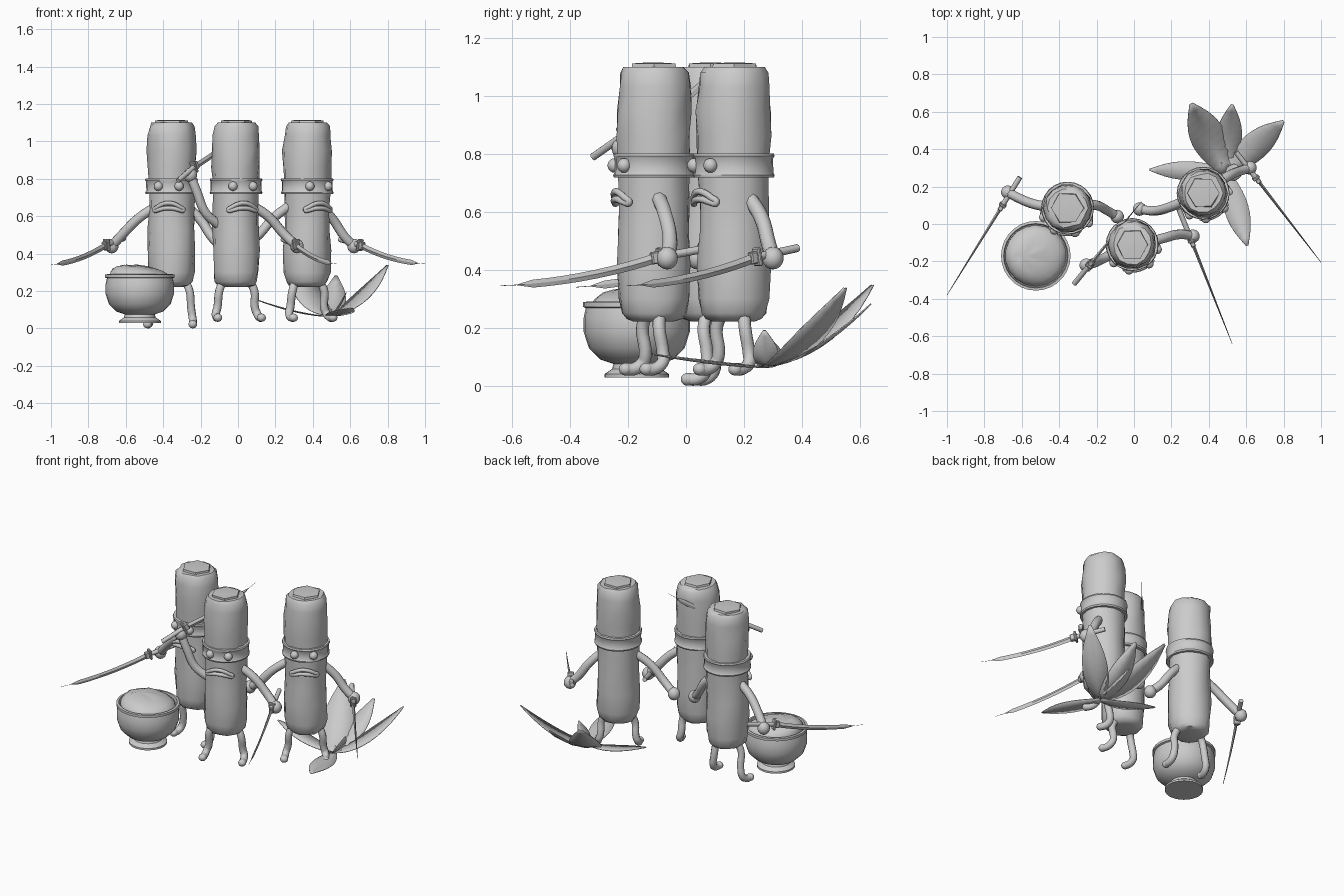
import bpy, bmesh, math, random
from mathutils import Vector, Matrix

if "Cube" in bpy.data.objects:
    bpy.data.objects.remove(bpy.data.objects["Cube"])

random.seed(4)


def finish(name, bm, angle=40):
    me = bpy.data.meshes.new(name)
    bmesh.ops.recalc_face_normals(bm, faces=bm.faces)
    bm.to_mesh(me)
    bm.free()
    ob = bpy.data.objects.new(name, me)
    bpy.context.collection.objects.link(ob)
    bpy.ops.object.select_all(action='DESELECT')
    ob.select_set(True)
    bpy.context.view_layer.objects.active = ob
    bpy.ops.object.shade_smooth_by_angle(angle=math.radians(angle))
    return ob


def skin(bm, rings, caps=True):
    """Bridge rings of points into a closed skin."""
    vs = [[bm.verts.new(p) for p in ring] for ring in rings]
    n = len(vs[0])
    for a, b in zip(vs, vs[1:]):
        for i in range(n):
            bm.faces.new((a[i], a[(i + 1) % n], b[(i + 1) % n], b[i]))
    if caps:
        bm.faces.new(vs[0][::-1])
        bm.faces.new(vs[-1])


def lathe(name, profile, centre, n=16, noise=0.0, angle=40, caps=True):
    bm = bmesh.new()
    rings = []
    for r, z in profile:
        ring = []
        for i in range(n):
            a = 2 * math.pi * i / n
            q = r + random.uniform(-noise, noise)
            ring.append((centre[0] + q * math.cos(a), centre[1] + q * math.sin(a), z))
        rings.append(ring)
    skin(bm, rings, caps)
    return finish(name, bm, angle)


def tube(name, pts, radius, cyclic=False):
    """Round tube through points, turned into a mesh."""
    cu = bpy.data.curves.new(name, 'CURVE')
    cu.dimensions = '3D'
    cu.bevel_depth = radius
    cu.bevel_resolution = 2
    cu.resolution_u = 5
    cu.use_fill_caps = True
    sp = cu.splines.new('BEZIER')
    sp.bezier_points.add(len(pts) - 1)
    for bp, p in zip(sp.bezier_points, pts):
        bp.co = p
        bp.handle_left_type = bp.handle_right_type = 'AUTO'
    sp.use_cyclic_u = cyclic
    tmp = bpy.data.objects.new(name + "_path", cu)
    bpy.context.collection.objects.link(tmp)
    dg = bpy.context.evaluated_depsgraph_get()
    me = bpy.data.meshes.new_from_object(tmp.evaluated_get(dg))
    bpy.data.objects.remove(tmp)
    bm = bmesh.new()
    bm.from_mesh(me)
    return finish(name, bm, 50)


def ball(name, centre, scale):
    bm = bmesh.new()
    bmesh.ops.create_uvsphere(bm, u_segments=14, v_segments=9, radius=1)
    bmesh.ops.transform(bm, matrix=Matrix.Translation(centre) @ Matrix.Diagonal((*scale, 1)), verts=bm.verts)
    return finish(name, bm, 60)


def sword(name, pommel, tip, sag=0.02):
    p, t = Vector(pommel), Vector(tip)
    d = t - p
    ax = d.normalized()
    up = (Vector((0, 0, 1)) - ax * ax.z).normalized()
    side = ax.cross(up)
    # curved blade
    bm = bmesh.new()
    rings = []
    for i in range(11):
        s = i / 10
        c = p + d * (0.24 + 0.76 * s) - up * sag * 4 * s * (1 - s)
        h = 0.017 * (1 - 0.25 * s) * (1 if s < 0.9 else 0.08)
        w = 0.009 * (1 - 0.85 * s)
        rings.append([c + up * h, c + side * w, c - up * h, c - side * w])
    skin(bm, rings)
    finish(name + "_blade", bm, 25)
    # handle, guard and collar
    tube(name + "_handle", [p, p + d * 0.12, p + d * 0.25], 0.014)
    for part, f, hl, hw, hh in (("guard", 0.235, 0.007, 0.02, 0.032), ("collar", 0.26, 0.014, 0.013, 0.021)):
        bm = bmesh.new()
        bmesh.ops.create_cube(bm, size=2)
        m = Matrix((ax * hl, side * hw, up * hh)).transposed().to_4x4()
        bmesh.ops.transform(bm, matrix=Matrix.Translation(p + d * f) @ m, verts=bm.verts)
        bmesh.ops.bevel(bm, geom=bm.edges[:], offset=0.004, segments=1, affect='EDGES')
        finish(name + "_" + part, bm, 30)


def arm(name, pts):
    tube(name, pts, 0.026)
    ball(name + "_hand", pts[-1], (0.037, 0.037, 0.039))


BODY = [(0.07, 0.222), (0.095, 0.23), (0.112, 0.25), (0.123, 0.30), (0.127, 0.42), (0.124, 0.53),
        (0.123, 0.64), (0.125, 0.75), (0.128, 0.86), (0.13, 0.95), (0.125, 1.03), (0.119, 1.08),
        (0.104, 1.10)]
BAND = [(0.12, 0.718), (0.138, 0.718), (0.141, 0.727), (0.136, 0.735), (0.136, 0.785),
        (0.141, 0.793), (0.138, 0.802), (0.12, 0.802)]


def roll(name, cx, cy, turn, foot_z):
    lathe(name + "_body", BODY, (cx, cy), 14, 0.006, 45)
    lathe(name + "_top_fold", [(0.088, 1.09), (0.085, 1.112), (0.03, 1.115)], (cx, cy), 6, 0.006, 30)
    lathe(name + "_headband", BAND, (cx, cy), 24, 0.001, 40)
    a0 = math.radians(turn)

    def on_face(a, r, z):
        return Vector((cx + r * math.sin(a0 + a), cy - r * math.cos(a0 + a), z))

    for sgn, lab in ((-1, "left"), (1, "right")):
        ball(f"{name}_{lab}_eye", on_face(sgn * 0.42, 0.137, 0.76), (0.025, 0.025, 0.025))
        # leg with a forward foot
        rot = Matrix.Rotation(a0, 3, 'Z')
        base = Vector((cx, cy, 0))
        pts = [(0.07, 0, 0.26), (0.098, -0.012, 0.2), (0.105, 0.0, 0.11), (0.115, -0.005, foot_z + 0.045),
               (0.12, -0.035, foot_z + 0.023), (0.122, -0.065, foot_z + 0.022)]
        pts = [base + rot @ Vector((sgn * x, y, z)) for x, y, z in pts]
        tube(f"{name}_{lab}_leg", pts, 0.022)
        ball(f"{name}_{lab}_toe", pts[-1], (0.024, 0.024, 0.022))
    # frowning lips as a closed loop
    s = [-1, -0.75, -0.4, 0, 0.4, 0.75, 1]
    path = [on_face(0.6 * v, 0.138, 0.67 - 0.038 * v * v) for v in s]
    path += [on_face(0.6 * v, 0.138, 0.643 - 0.02 * v * v) for v in (0.7, 0.35, 0, -0.35, -0.7)]
    tube(name + "_lips", path, 0.012, True)


# three wrapped roll figures
roll("roll_a", -0.355, 0.085, -7, 0.0)
roll("roll_b", -0.01, -0.11, 17, 0.035)
roll("roll_c", 0.37, 0.165, 30, 0.035)

# arms
arm("roll_a_sword_arm", [(-0.44, 0.09, 0.65), (-0.53, 0.105, 0.59), (-0.62, 0.14, 0.50), (-0.675, 0.17, 0.44)])
arm("roll_a_free_arm", [(-0.27, 0.10, 0.65), (-0.20, 0.10, 0.58), (-0.14, 0.07, 0.49), (-0.09, 0.04, 0.44)])
arm("roll_b_sword_arm", [(0.07, -0.10, 0.66), (0.16, -0.075, 0.6), (0.25, -0.055, 0.5), (0.315, -0.065, 0.44)])
arm("roll_b_raised_arm", [(-0.10, -0.15, 0.55), (-0.175, -0.19, 0.62), (-0.22, -0.21, 0.73), (-0.255, -0.22, 0.82)])
arm("roll_c_sword_arm", [(0.44, 0.21, 0.66), (0.51, 0.26, 0.58), (0.57, 0.285, 0.49), (0.62, 0.30, 0.44)])
arm("roll_c_free_arm", [(0.28, 0.13, 0.66), (0.19, 0.09, 0.59), (0.10, 0.07, 0.49), (0.03, 0.08, 0.44)])

# swords
sword("sword_a", (-0.61, 0.25, 0.48), (-1.0, -0.38, 0.34))
sword("sword_b", (0.24, 0.08, 0.475), (0.525, -0.64, 0.345))
sword("sword_c", (0.545, 0.385, 0.475), (1.0, -0.205, 0.345))
sword("raised_sword", (-0.32, -0.32, 0.79), (0.04, 0.12, 1.10))

# footed bowl
BOWL = [(0.112, 0.028), (0.112, 0.04), (0.085, 0.058), (0.08, 0.075), (0.125, 0.09), (0.165, 0.13),
        (0.183, 0.185), (0.183, 0.235), (0.176, 0.268), (0.186, 0.272), (0.186, 0.288), (0.172, 0.29),
        (0.168, 0.265)]
lathe("bowl", BOWL, (-0.525, -0.17), 28, 0, 35)

# lopsided mound of filling
bm = bmesh.new()
bmesh.ops.create_uvsphere(bm, u_segments=18, v_segments=12, radius=1)
for v in bm.verts:
    x, y, z = v.co
    v.co = (-0.525 + 0.165 * x - 0.06 * max(z, 0) ** 2, -0.17 + 0.165 * y,
            0.265 + (0.075 if z > 0 else 0.03) * z + random.uniform(-0.004, 0.004))
finish("bowl_filling", bm, 60)


def leaf(name, tip, width, root=(0.49, 0.28, 0.065)):
    """Pointed leaf blade curling up from its root."""
    a, b = Vector(root), Vector(tip)
    side = Vector((b.y - a.y, a.x - b.x, 0)).normalized()
    bm = bmesh.new()
    rows = []
    for i in range(11):
        t = i / 10
        c = a.lerp(b, t)
        c.z = a.z + (b.z - a.z) * t ** 1.7
        w = width / 2 * max(0.03, math.sin(math.pi * (0.1 + 0.9 * t) ** 1.15) ** 0.8 if t < 1 else 0.1)
        rows.append([bm.verts.new(c + side * w * k + Vector((0, 0, 0.1 * w * abs(k)))) for k in (-1, 0, 1)])
    for p, q in zip(rows, rows[1:]):
        for k in range(2):
            bm.faces.new((p[k], p[k + 1], q[k + 1], q[k]))
    ob = finish(name, bm, 60)
    ob.modifiers.new("thickness", 'SOLIDIFY').thickness = 0.004


# leaf cluster
leaf("leaf_back_left", (0.305, 0.645, 0.345), 0.19)
leaf("leaf_back", (0.525, 0.64, 0.28), 0.14)
leaf("leaf_back_right", (0.80, 0.55, 0.335), 0.15)
leaf("leaf_front", (0.605, -0.115, 0.11), 0.13)
leaf("leaf_left", (0.085, 0.29, 0.16), 0.10)
leaf("leaf_small", (0.58, 0.27, 0.19), 0.09)
